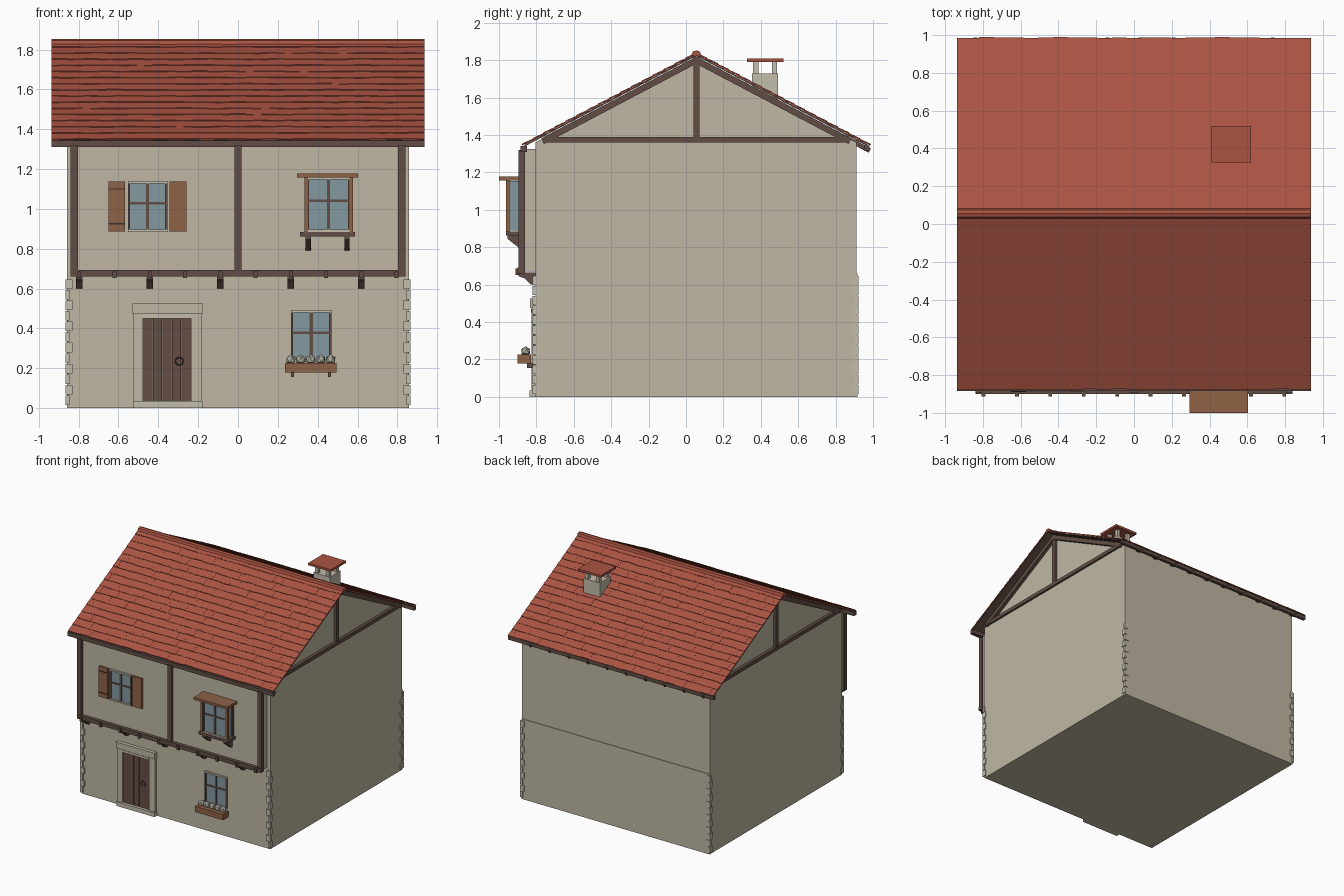
import bpy, bmesh, math, random
from mathutils import Matrix

random.seed(4)
if "Cube" in bpy.data.objects:
    bpy.data.objects.remove(bpy.data.objects["Cube"])


def material(name, r, g, b):
    m = bpy.data.materials.new(name)
    m.use_nodes = True
    colour = tuple((c / 255) ** 2.2 for c in (r, g, b)) + (1,)
    m.diffuse_color = colour
    m.node_tree.nodes["Principled BSDF"].inputs["Base Color"].default_value = colour
    return m


PLASTER = material("plaster", 190, 182, 162)
STONE = material("pale stone", 194, 188, 170)
TIMBER = material("dark timber", 98, 79, 72)
DOOR = material("door wood", 100, 78, 71)
WOOD = material("brown wood", 142, 98, 72)
TILE = material("clay tile", 168, 84, 68)
GLASS = material("blue glass", 130, 152, 160)
IRON = material("dark iron", 62, 50, 46)
FLOWER = material("pale flowers", 188, 186, 172)


def finish(name, bm, mat):
    bmesh.ops.recalc_face_normals(bm, faces=bm.faces)
    me = bpy.data.meshes.new(name)
    bm.to_mesh(me)
    bm.free()
    me.materials.append(mat)
    ob = bpy.data.objects.new(name, me)
    bpy.context.collection.objects.link(ob)
    return ob


def boxes(name, mat, *spans):
    """One object from boxes given as x0, x1, y0, y1, z0, z1."""
    bm = bmesh.new()
    for x0, x1, y0, y1, z0, z1 in spans:
        bmesh.ops.create_cube(bm, size=1, matrix=Matrix.Translation(
            ((x0 + x1) / 2, (y0 + y1) / 2, (z0 + z1) / 2)) @ Matrix.Diagonal(
            (abs(x1 - x0), y1 - y0, z1 - z0, 1)))
    return finish(name, bm, mat)


def prisms(name, mat, profile, spans):
    """A y-z profile extruded along each x span."""
    bm = bmesh.new()
    for x0, x1 in spans:
        f = bm.faces.new([bm.verts.new((x0, y, z)) for y, z in profile])
        ext = bmesh.ops.extrude_face_region(bm, geom=[f])["geom"]
        bmesh.ops.translate(bm, vec=(x1 - x0, 0, 0),
                            verts=[v for v in ext if isinstance(v, bmesh.types.BMVert)])
    return finish(name, bm, mat)


# Roof geometry shared by tiles, deck and rafters
RIDGE_Y, RIDGE_Z, RUN, HALF = 0.055, 1.845, 0.935, 0.937
PITCH = math.atan(0.527)
SLOPE = RUN / math.cos(PITCH)


def sloped(bm, side, x, width, d0, d1, drop, thick, tilt=0):
    """Add a box lying on a roof slope, measured down from the ridge."""
    d = (d0 + d1) / 2
    c, s = math.cos(PITCH), math.sin(PITCH)
    pos = (x, RIDGE_Y + side * (d * c - drop * s), RIDGE_Z - d * s - drop * c)
    bmesh.ops.create_cube(bm, size=1, matrix=Matrix.Translation(pos)
                          @ Matrix.Rotation(-side * (PITCH - tilt), 4, "X")
                          @ Matrix.Diagonal((width, d1 - d0, thick, 1)))


# Walls
WX, FRONT, BACK, JETTY = 0.858, -0.805, 0.912, -0.872
boxes("ground_floor_walls", PLASTER, (-WX, WX, FRONT, BACK + .006, 0, .66))
boxes("upper_floor_walls", PLASTER, (-WX, WX, FRONT, BACK, .66, 1.362))
boxes("jetty_wall", PLASTER, (-.83, .83, JETTY, FRONT + .01, .67, 1.325))
prisms("gable_walls", PLASTER,
       [(FRONT, 1.36), (BACK, 1.36), (RIDGE_Y, 1.815)], [(-.85, .85)])

# Corner stones, alternately long and short
quoins = []
for i in range(12):
    z = .015 + i * .053
    long_x, long_y = (.035, .02) if i % 2 else (.02, .035)
    for s in (-1, 1):
        quoins.append((s * (.866 - long_x), s * .866, -.82, long_y - .82, z, z + .048))
        quoins.append((s * (.866 - long_x), s * .866, .923 - long_y, .923, z, z + .048))
boxes("corner_stones", STONE, *quoins)

# Front timber frame
boxes("front_posts", TIMBER,
      *[(x - .018, x + .018, -.895, -.86, .67, 1.32) for x in (-.822, 0, .822)])
boxes("jetty_beam", TIMBER, (-.84, .84, -.9, -.86, .66, .692))
boxes("joist_ends", TIMBER,
      *[(x - .01, x + .01, -.912, -.89, .652, .685)
        for x in [-.797 + .177 * i for i in range(10)]])
prisms("jetty_corbels", TIMBER,
       [(-.895, .665), (-.895, .645), (-.86, .632), (-.83, .6), (-.8, .6), (-.8, .665)],
       [(x - .016, x + .016) for x in [-.797 + .354 * i for i in range(5)]])
boxes("front_eave_beam", TIMBER, (-HALF, HALF, -.885, -.85, 1.31, 1.342))
boxes("back_eave_beam", TIMBER, (-HALF, HALF, .955, .98, 1.315, 1.345))

# Gable timbers
bm = bmesh.new()
for s in (-1, 1):
    for side in (-1, 1):
        sloped(bm, side, s * .862, .03, 0, .95, .04, .034)
finish("gable_rafters", bm, TIMBER)
gable = []
for s in (-1, 1):
    gable.append((s * .84, s * .875, -.75, .87, 1.36, 1.39))
    gable.append((s * .84, s * .872, .039, .071, 1.38, 1.8))
boxes("gable_ties_and_posts", TIMBER, *gable)

# Roof deck, rafter tails, tiles and ridge
bm = bmesh.new()
for side in (-1, 1):
    sloped(bm, side, 0, HALF * 2 - .01, 0, SLOPE - .01, .016, .008)
finish("roof_deck", bm, TIMBER)
bm = bmesh.new()
for i in range(10):
    sloped(bm, 1, -.84 + .175 * i, .02, .9, SLOPE + .01, .035, .026)
finish("rafter_tails", bm, TIMBER)

ROWS, COLS = 16, 24
step, width = SLOPE / ROWS, 2 * HALF / COLS
bm = bmesh.new()
for side in (-1, 1):
    for r in range(ROWS):
        for c in range(COLS + r % 2):
            left = -HALF + (c - (r % 2) / 2) * width
            x0, x1 = max(left, -HALF), min(left + width, HALF)
            low = (r + 1) * step - random.uniform(0, .006)
            sloped(bm, side, (x0 + x1) / 2, x1 - x0, max(0, r * step - .015), low,
                   random.uniform(.006, .008), .007, .06)
finish("roof_tiles", bm, TILE)
prisms("ridge_cap", TILE, [(.028, 1.825), (.036, 1.846), (.055, 1.852),
                           (.074, 1.846), (.082, 1.825)], [(-HALF, HALF)])

# Chimney
CX, CY = .515, .423
boxes("chimney_stack", STONE, (CX - .075, CX + .075, CY - .07, CY + .07, 1.5, 1.728))
boxes("chimney_posts", STONE,
      *[(CX + a * .05 - .014, CX + a * .05 + .014, CY + b * .05 - .014, CY + b * .05 + .014,
         1.72, 1.795) for a in (-1, 1) for b in (-1, 1)])
boxes("chimney_cap", TILE, (CX - .104, CX + .104, CY - .097, CY + .097, 1.79, 1.808))


def window(name, x0, x1, z0, z1, y):
    """Glass with a slim frame and a cross of glazing bars."""
    f, xm, zm = .012, (x0 + x1) / 2, z0 + (z1 - z0) * .57
    boxes(name + "_glass", GLASS, (x0, x1, y - .004, y + .01, z0, z1))
    boxes(name + "_bars", TIMBER,
          (x0, x0 + f, y - .012, y, z0, z1), (x1 - f, x1, y - .012, y, z0, z1),
          (xm - .008, xm + .008, y - .01, y, z0, z1), (x0, x1, y - .009, y, zm - .006, zm + .006))
    boxes(name + "_trim", STONE, (x0, x1, y - .014, y, z1 - .008, z1 + .004),
          (x0, x1, y - .014, y, z0 - .004, z0 + .008))


# Shuttered window
window("shuttered_window", -.553, -.355, .888, 1.135, JETTY)
boxes("shutters", WOOD, (-.65, -.568, JETTY - .014, JETTY, .887, 1.138),
      (-.343, -.258, JETTY - .014, JETTY, .887, 1.138))
boxes("shutter_straps", IRON,
      *[(-.65, -.568, JETTY - .018, JETTY - .01, z, z + .006) for z in (.922, 1.097)])

# Bay window
window("bay_window", .345, .565, .888, 1.155, -.945)
boxes("bay_side_glass", GLASS,
      *[(x - .004, x + .004, -.945, JETTY, .888, 1.155) for x in (.35, .56)])
boxes("bay_posts", WOOD,
      *[(x - .009, x + .009, -.963, -.943, .88, 1.158) for x in (.342, .568)])
boxes("bay_back_posts", TIMBER,
      *[(x - .007, x + .007, -.89, JETTY, .88, 1.158) for x in (.342, .568)])
boxes("bay_roof", WOOD, (.295, .603, -1, JETTY, 1.157, 1.177))
boxes("bay_sill", TIMBER, (.312, .588, -.962, JETTY, .862, .885))
prisms("bay_brackets", TIMBER,
       [(-.955, .865), (-.955, .845), (-.885, .79), (JETTY, .79), (JETTY, .865)],
       [(.34, .366), (.534, .56)])

# Lower window with flower box
window("lower_window", .265, .47, .235, .487, FRONT)
boxes("flower_box", WOOD, (.237, .495, -.9, -.83, .178, .225))
boxes("flower_box_supports", TIMBER,
      *[(x - .008, x + .008, -.85, FRONT, .155, .18) for x in (.273, .46)])
bm = bmesh.new()
for i in range(5):
    bmesh.ops.create_icosphere(bm, subdivisions=1, radius=.027, matrix=Matrix.Translation(
        (.265 + .05 * i, -.857, .243)) @ Matrix.Rotation(i, 4, "Z"))
finish("flowers", bm, FLOWER)

# Doorway
L, R = -.477, -.236
plank = (R - L) / 5
boxes("door", DOOR, *[(L + i * plank + .001, L + (i + 1) * plank - .001, -.813, FRONT,
                       .035, .452) for i in range(5)])
boxes("door_surround", PLASTER, (L - .048, L, -.825, FRONT, 0, .49),
      (R, R + .056, -.825, FRONT, 0, .49), (L, R, -.825, FRONT, .45, .49))
boxes("door_lintel", PLASTER, (-.53, -.176, -.834, FRONT, .475, .525))
boxes("door_head", STONE, (L, R, -.829, FRONT, .452, .47))
boxes("door_step", STONE, (-.525, -.177, -.836, FRONT, 0, .035))
bpy.ops.mesh.primitive_torus_add(major_radius=.019, minor_radius=.003, major_segments=16,
                                 minor_segments=6, location=(-.295, -.816, .235),
                                 rotation=(math.pi / 2, 0, 0))
ring = bpy.context.object
ring.name = "door_ring"
ring.data.materials.append(IRON)
bpy.ops.object.shade_smooth_by_angle()
